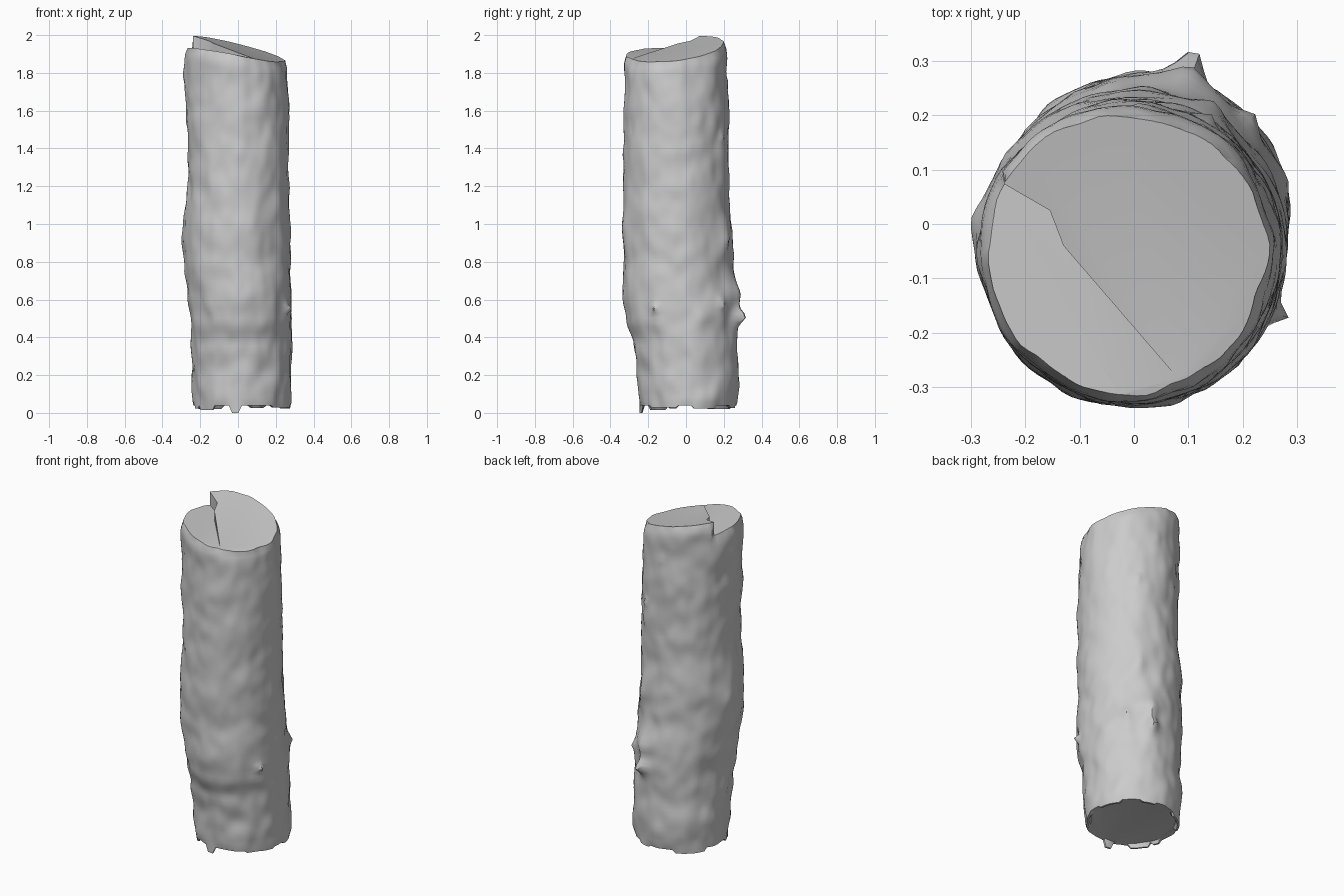
import bpy, bmesh
from math import sin, cos, pi, radians, exp
from mathutils import Vector, noise

if "Cube" in bpy.data.objects:
    bpy.data.objects.remove(bpy.data.objects["Cube"])

SEG, RINGS = 96, 84
BASE_Z = 0.04

# Trunk outline: z, min x, max x, min y, max y
PROFILE = [
    (0.00, -.240, .280, -.245, .265), (0.20, -.243, .285, -.255, .280),
    (0.36, -.245, .283, -.275, .270), (0.50, -.252, .284, -.320, .275),
    (0.62, -.262, .284, -.334, .270), (0.80, -.283, .275, -.332, .250),
    (0.95, -.288, .273, -.338, .240), (1.20, -.266, .270, -.330, .230),
    (1.40, -.266, .270, -.330, .226), (1.60, -.275, .266, -.325, .224),
    (1.80, -.282, .260, -.325, .216), (2.20, -.294, .250, -.322, .212)]

# Knots and snags: angle, z, height, angular width, vertical width
KNOTS = [(73, .51, .065, 6, .040), (72, .62, .028, 9, .08), (333, .55, .035, 3, .018),
         (45, .58, .025, 6, .03), (168, .92, .012, 8, .05), (20, .5, .012, 8, .05),
         (85, 1.75, .012, 4, .03), (60, 1.46, .018, 4, .02), (60, .92, .020, 9, .06)]

# Ragged bark hanging below the base: centre angle, half width, lowest z
TABS = [(263, 5, 0), (222, 12, .015), (198, 6, .022), (135, 20, .02),
        (328, 20, .028), (20, 14, .024), (70, 9, .026)]

CRACK = [(-.6, .30), (-.25, .08), (-.155, .025), (-.13, -.04), (.09, -.295), (.25, -.5)]


def high_top(x, y):
    return 1.93 - .24 * x + .12 * y


def low_top(x, y):
    return 1.875 - .19 * x - .06 * y


def outline(z):
    for a, b in zip(PROFILE, PROFILE[1:]):
        if z <= b[0]:
            t = (z - a[0]) / (b[0] - a[0])
            t = t * t * (3 - 2 * t)
            return [p + (q - p) * t for p, q in zip(a[1:], b[1:])]
    return PROFILE[-1][1:]


def bark_point(deg, z):
    x0, x1, y0, y1 = outline(z)
    a = radians(deg)
    dx, dy = cos(a), sin(a)
    cx, cy = (x0 + x1) / 2, (y0 + y1) / 2
    x, y = cx + dx * (x1 - x0) / 2, cy + dy * (y1 - y0) / 2
    # lumpy bark
    push = .011 * noise.noise(Vector((dx * 2.4, dy * 2.4, z * 7)))
    push += .006 * noise.noise(Vector((dx * 5, dy * 5, z * 12 + 9)))
    for ka, kz, h, wa, wz in KNOTS:
        d = (deg - ka + 180) % 360 - 180
        push += h * exp(-abs(d / wa) ** 1.5 - abs((z - kz) / wz) ** 1.5)
    # rounded shoulder under the cut top
    low = x * .76 + y * .66 < -.125
    depth = (low_top(x, y) if low else high_top(x, y)) - z
    q = min(1, max(0, (.07 - depth) / .07))
    push -= .018 * q * q
    return x + dx * push, y + dy * push, z


def base_z(deg):
    for a, w, z in TABS:
        if abs((deg - a + 180) % 360 - 180) <= w:
            return z
    return BASE_Z - .002


def make_object(name, bm):
    bmesh.ops.recalc_face_normals(bm, faces=bm.faces)
    me = bpy.data.meshes.new(name)
    bm.to_mesh(me)
    bm.free()
    ob = bpy.data.objects.new(name, me)
    bpy.context.collection.objects.link(ob)
    return ob


# Trunk: ring stack with ragged bottom lip and recessed base
bm = bmesh.new()
degs = [i * 360 / SEG for i in range(SEG)]
rings = []
inner = [bark_point(d, BASE_Z) for d in degs]
rings.append([bm.verts.new((x * .90, y * .90, BASE_Z)) for x, y, z in inner])
lip = [bark_point(d, base_z(d)) for d in degs]
rings.append([bm.verts.new((x * .94, y * .94, z)) for x, y, z in lip])
rings.append([bm.verts.new((x * .985, y * .985, z)) for x, y, z in lip])
for k in range(RINGS):
    z = .06 + (2.1 - .06) * k / (RINGS - 1)
    rings.append([bm.verts.new(bark_point(d, z)) for d in degs])
for a, b in zip(rings, rings[1:]):
    for i in range(SEG):
        j = (i + 1) % SEG
        bm.faces.new((a[i], a[j], b[j], b[i]))
bm.faces.new(rings[0])
bm.faces.new(rings[-1])
log = make_object("log_trunk", bm)


# Slanted cutters: the whole top, then the lower split half
def cutter(name, pts, height):
    bm = bmesh.new()
    bot = [bm.verts.new((x, y, height(x, y))) for x, y in pts]
    top = [bm.verts.new((x, y, 2.5)) for x, y in pts]
    bm.faces.new(bot)
    bm.faces.new(top)
    for i in range(len(pts)):
        j = (i + 1) % len(pts)
        bm.faces.new((bot[i], bot[j], top[j], top[i]))
    ob = make_object(name, bm)
    ob.hide_render = True
    return ob


cutters = [cutter("top_cutter", [(-.7, -.7), (.7, -.7), (.7, .7), (-.7, .7)], high_top),
           cutter("split_cutter", CRACK + [(-.6, -.5)], low_top)]
bpy.context.view_layer.objects.active = log
log.select_set(True)
for c in cutters:
    mod = log.modifiers.new(c.name, 'BOOLEAN')
    mod.operation, mod.solver, mod.object = 'DIFFERENCE', 'EXACT', c
    bpy.ops.object.modifier_apply(modifier=mod.name)
    bpy.data.objects.remove(c)

bpy.ops.object.shade_smooth_by_angle(angle=radians(40))
